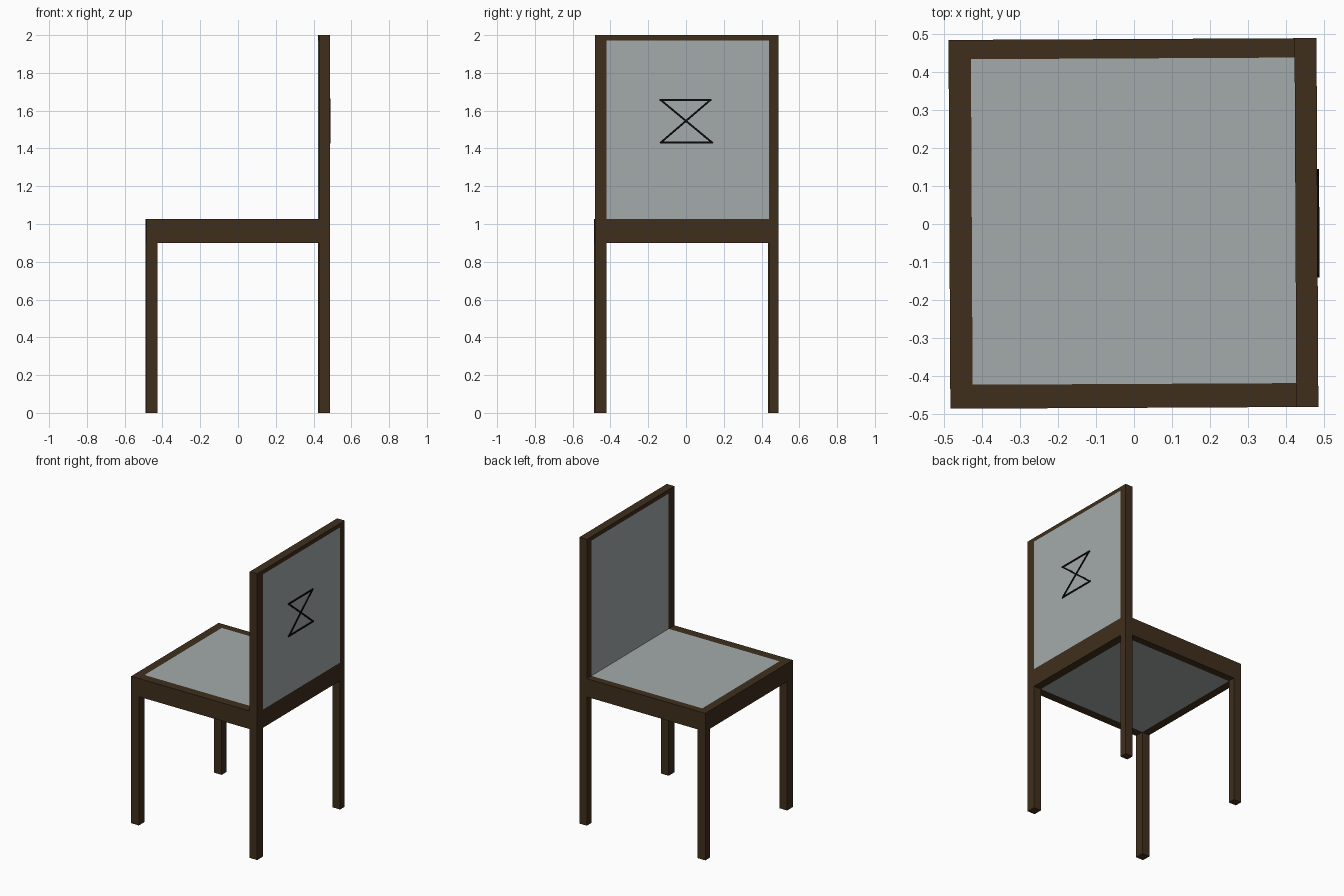
import bpy
import math
from mathutils import Matrix

if "Cube" in bpy.data.objects:
    bpy.data.objects.remove(bpy.data.objects["Cube"])

TURN = Matrix.Rotation(0.005, 4, 'Z')   # the chair stands very slightly turned


def material(name, rgb):
    m = bpy.data.materials.new(name)
    m.diffuse_color = (*rgb, 1)
    m.use_nodes = True
    m.node_tree.nodes["Principled BSDF"].inputs["Base Color"].default_value = m.diffuse_color
    return m


wood = material("dark_wood", (0.05, 0.028, 0.012))
fabric = material("grey_fabric", (0.37, 0.40, 0.40))
black = material("black_trim", (0.002, 0.002, 0.002))


def box(name, xs, ys, zs, mat, tilt=0.0):
    """Box from min/max ranges, optionally tilted about its own x axis."""
    mid = [(a + b) / 2 for a, b in (xs, ys, zs)]
    size = [b - a for a, b in (xs, ys, zs)]
    bpy.ops.mesh.primitive_cube_add(size=1)
    ob = bpy.context.object
    ob.name = name
    ob.data.transform(Matrix.Diagonal((*size, 1)))
    ob.data.materials.append(mat)
    ob.matrix_world = TURN @ Matrix.Translation(mid) @ Matrix.Rotation(tilt, 4, 'X')
    return ob


# Outer and inner limits of the frame
X0, X1, X2, X3 = -0.487, -0.428, 0.426, 0.484
Y0, Y1, Y2, Y3 = -0.485, -0.422, 0.437, 0.488
SEAT_LOW, SEAT_TOP, TOP = 0.90, 1.027, 2.0

# Legs: short on the open side, full-height posts behind the backrest
for side, ys in (("near", (Y0, Y1)), ("far", (Y2, Y3))):
    box(f"short_leg_{side}", (X0, X1), ys, (0, SEAT_TOP), wood)
    box(f"back_post_{side}", (X2, X3), ys, (0, TOP), wood)
    box(f"side_rail_{side}", (X1, X2), ys, (SEAT_LOW, SEAT_TOP), wood)

# Cross rails of the seat and backrest
box("seat_rail_open_side", (X0, X1), (Y1, Y2), (SEAT_LOW, SEAT_TOP), wood)
box("seat_rail_back_side", (X2, X3), (Y1, Y2), (SEAT_LOW, SEAT_TOP), wood)
box("backrest_top_rail", (X2, X3), (Y1, Y2), (1.972, TOP), wood)

# Upholstered panels, flush with the frame
box("seat_panel", (X1, X2), (Y1, Y2), (SEAT_LOW, SEAT_TOP), fabric)
box("backrest_panel", (X2, X3), (Y1, Y2), (SEAT_TOP, 1.972), fabric)

# Crossed-bar ornament on the rear of the backrest
ends = {
    "top": ((-0.137, 1.657), (0.127, 1.657)),
    "bottom": ((-0.135, 1.432), (0.135, 1.432)),
    "rising": ((-0.135, 1.432), (0.127, 1.657)),
    "falling": ((-0.137, 1.657), (0.135, 1.432)),
}
for name, ((ya, za), (yb, zb)) in ends.items():
    my, mz = (ya + yb) / 2, (za + zb) / 2
    half = math.hypot(yb - ya, zb - za) / 2 + 0.005
    box(f"ornament_bar_{name}", (X3 - 0.003, X3 + 0.005), (my - half, my + half),
        (mz - 0.005, mz + 0.005), black, math.atan2(zb - za, yb - ya))
